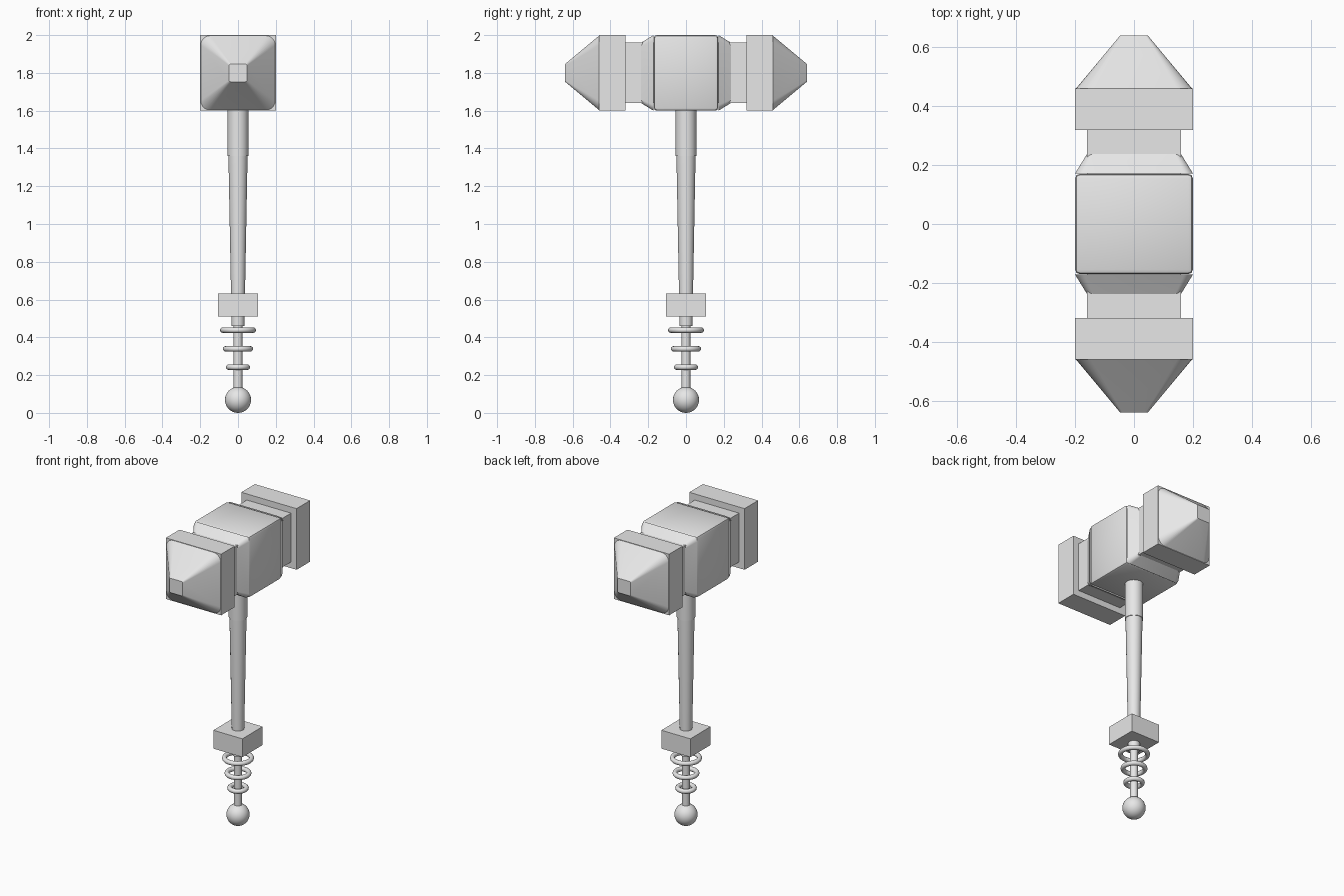
import bpy, bmesh
from math import sin, cos, pi, radians
from mathutils import Vector

cube = bpy.data.objects.get("Cube")
if cube:
    bpy.data.objects.remove(cube, do_unlink=True)

HEAD_Z = 1.8

grey = bpy.data.materials.new("plain grey")
grey.use_nodes = True
grey.diffuse_color = (0.8, 0.8, 0.8, 1)
for node in grey.node_tree.nodes:
    if node.type == 'BSDF_PRINCIPLED':
        node.inputs["Base Color"].default_value = grey.diffuse_color


def finish(name, bm, smooth=False):
    bmesh.ops.recalc_face_normals(bm, faces=bm.faces)
    mesh = bpy.data.meshes.new(name)
    bm.to_mesh(mesh)
    bm.free()
    mesh.materials.append(grey)
    ob = bpy.data.objects.new(name, mesh)
    bpy.context.collection.objects.link(ob)
    if smooth:
        bpy.ops.object.select_all(action='DESELECT')
        ob.select_set(True)
        bpy.context.view_layer.objects.active = ob
        bpy.ops.object.shade_smooth_by_angle(angle=radians(35))
    return ob


def box(name, size, centre, bevel=0):
    bm = bmesh.new()
    bmesh.ops.create_cube(bm, size=1)
    for v in bm.verts:
        v.co = Vector(a * s + c for a, s, c in zip(v.co, size, centre))
    if bevel:
        bmesh.ops.bevel(bm, geom=bm.edges[:], offset=bevel, segments=2,
                        profile=0.5, affect='EDGES')
    return finish(name, bm, bool(bevel))


def rounded_square(half, radius, steps=6):
    """Outline of a square with rounded corners."""
    points = []
    for corner in range(4):
        mid = pi / 4 + corner * pi / 2
        cx = (half - radius) * (1 if cos(mid) > 0 else -1)
        cz = (half - radius) * (1 if sin(mid) > 0 else -1)
        for i in range(steps + 1):
            a = corner * pi / 2 + i / steps * pi / 2
            points.append((cx + radius * cos(a), cz + radius * sin(a)))
    return points


def taper(name, side, start, end):
    """Rounded square section (y, half width, corner radius) lofted along y."""
    bm = bmesh.new()
    rings = [[bm.verts.new((x, side * y, HEAD_Z + z)) for x, z in rounded_square(h, r)]
             for y, h, r in (start, end)]
    n = len(rings[0])
    for i in range(n):
        j = (i + 1) % n
        bm.faces.new((rings[0][i], rings[0][j], rings[1][j], rings[1][i]))
    for ring in rings:
        bm.faces.new(ring)
    return finish(name, bm, True)


def lathe(name, profile, closed=False, steps=32):
    """Spin a (radius, z) profile around the z axis."""
    bm = bmesh.new()
    verts = [bm.verts.new((r, 0, z)) for r, z in profile]
    edges = [bm.edges.new(pair) for pair in zip(verts, verts[1:])]
    if closed:
        edges.append(bm.edges.new((verts[-1], verts[0])))
    bmesh.ops.spin(bm, geom=verts + edges, cent=(0, 0, 0), axis=(0, 0, 1),
                   angle=2 * pi, steps=steps)
    bmesh.ops.remove_doubles(bm, verts=bm.verts, dist=0.0001)
    return finish(name, bm, True)


# Hammer head: bevelled core with mirrored collars, necks, striking blocks and tips
box("head_core", (0.4, 0.34, 0.4), (0, 0, HEAD_Z), 0.015)
for label, side in (("front", -1), ("back", 1)):
    taper(label + "_collar", side, (0.172, 0.2, 0.03), (0.237, 0.16, 0.02))
    box(label + "_neck", (0.32, 0.18, 0.32), (0, side * 0.245, HEAD_Z))
    box(label + "_striking_block", (0.4, 0.14, 0.4), (0, side * 0.39, HEAD_Z))
    taper(label + "_tip", side, (0.46, 0.197, 0.05), (0.64, 0.047, 0.008))

# Handle: socket, tapered shaft, guard and thin rod
lathe("handle_socket", [(0, 1.36), (0.055, 1.36), (0.055, 1.62), (0, 1.62)])
lathe("handle_shaft", [(0, 0.46), (0.034, 0.46), (0.037, 0.63), (0.051, 1.38), (0, 1.38)])
box("guard", (0.21, 0.21, 0.12), (0, 0, 0.571))
lathe("grip_rod", [(0, 0.1), (0.023, 0.1), (0.023, 0.48), (0, 0.48)])

# Floating rings around the rod, smaller toward the bottom
for i, (z, outer) in enumerate(((0.438, 0.095), (0.339, 0.08), (0.242, 0.064))):
    tube = 0.0145
    lathe(f"ring_{i + 1}", [(outer - tube + tube * cos(a * pi / 6), z + tube * sin(a * pi / 6))
                            for a in range(12)], closed=True)

# Pommel ball
bm = bmesh.new()
bmesh.ops.create_uvsphere(bm, u_segments=32, v_segments=16, radius=0.069)
bmesh.ops.translate(bm, verts=bm.verts, vec=(0, 0, 0.069))
finish("pommel", bm, True)
